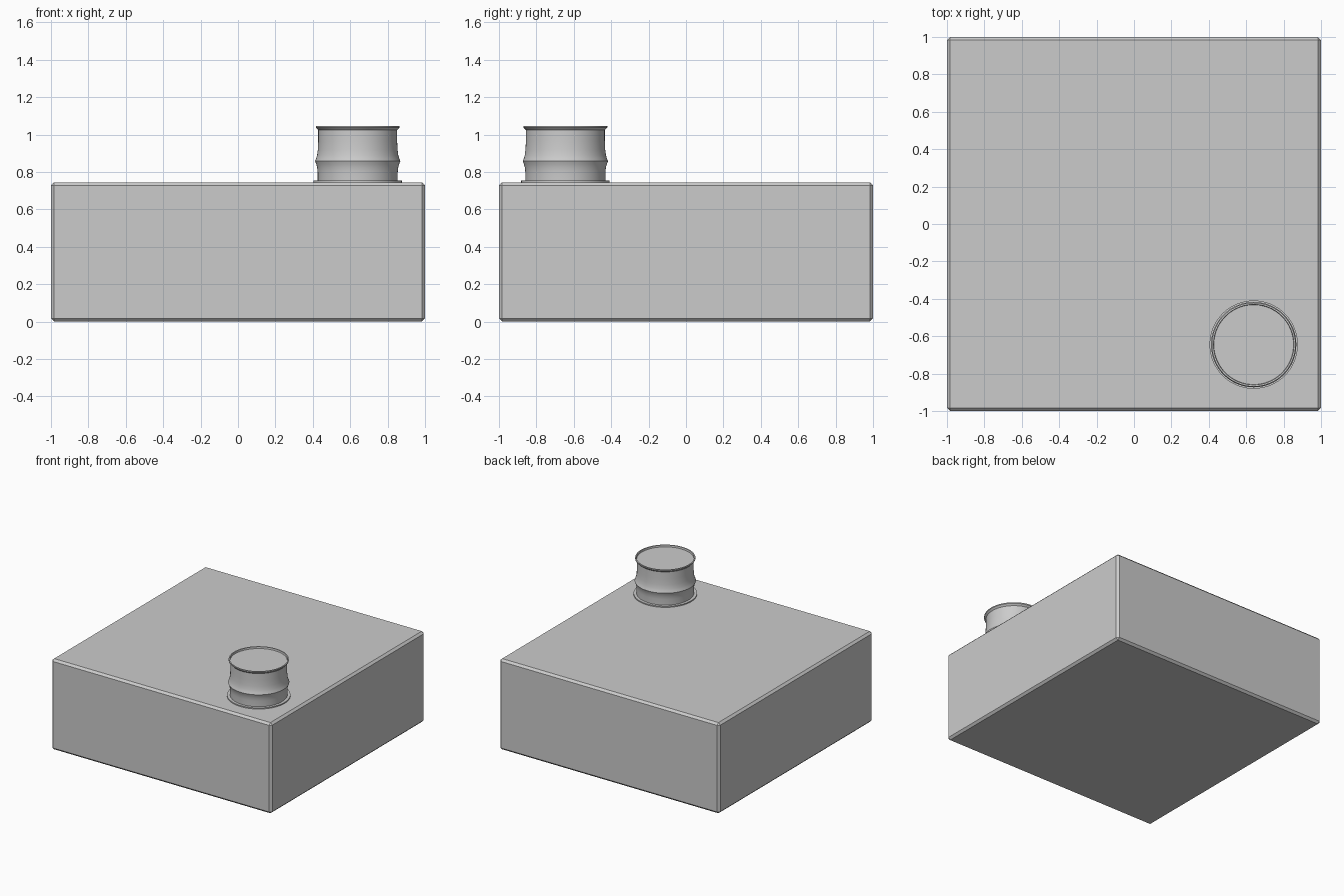
import bpy
import bmesh
import math
from mathutils import Matrix

cube = bpy.data.objects.get("Cube")
if cube:
    bpy.data.objects.remove(cube, do_unlink=True)

grey = bpy.data.materials.new("plain grey")
grey.use_nodes = True
colour = (0.6, 0.6, 0.6, 1)
grey.diffuse_color = colour
grey.node_tree.nodes["Principled BSDF"].inputs["Base Color"].default_value = colour


def add_object(name, bm, location=(0, 0, 0)):
    bmesh.ops.recalc_face_normals(bm, faces=bm.faces)
    mesh = bpy.data.meshes.new(name)
    bm.to_mesh(mesh)
    bm.free()
    mesh.materials.append(grey)
    obj = bpy.data.objects.new(name, mesh)
    obj.location = location
    bpy.context.collection.objects.link(obj)
    return obj


def lathe(name, profile, location, sides=64):
    """Spin (radius, height) points around z; both ends lie on the axis."""
    bm = bmesh.new()
    verts = [bm.verts.new((r, 0, z)) for r, z in profile]
    edges = [bm.edges.new(pair) for pair in zip(verts, verts[1:])]
    bmesh.ops.spin(bm, geom=verts + edges, cent=(0, 0, 0), axis=(0, 0, 1),
                   angle=math.tau, steps=sides)
    bmesh.ops.remove_doubles(bm, verts=bm.verts, dist=0.0005)
    obj = add_object(name, bm, location)
    bpy.ops.object.select_all(action="DESELECT")
    obj.select_set(True)
    bpy.context.view_layer.objects.active = obj
    bpy.ops.object.shade_smooth_by_angle(angle=math.radians(30))
    return obj


# Tank body with a narrow flat chamfer
HEIGHT = 0.745
bm = bmesh.new()
bmesh.ops.create_cube(bm, size=1, matrix=Matrix.Translation((0, 0, HEIGHT / 2))
                      @ Matrix.Diagonal((2, 2, HEIGHT, 1)))
bmesh.ops.bevel(bm, geom=bm.edges[:], offset=0.017, segments=1, affect="EDGES")
add_object("tank_body", bm)

# Thin base flange and waisted neck with a ridge and a shallow recessed lid
place = (0.64, -0.645, HEIGHT)
lathe("neck_flange", [(0, -0.01), (0.236, -0.01), (0.236, 0.009), (0, 0.009)], place)
lathe("filler_neck", [
    (0, 0), (0.214, 0), (0.214, 0.055), (0.217, 0.08), (0.222, 0.098),
    (0.228, 0.113), (0.222, 0.128), (0.217, 0.145), (0.213, 0.175),
    (0.211, 0.22), (0.211, 0.28), (0.224, 0.293), (0.224, 0.302),
    (0.215, 0.302), (0.213, 0.288), (0, 0.288)], place)
